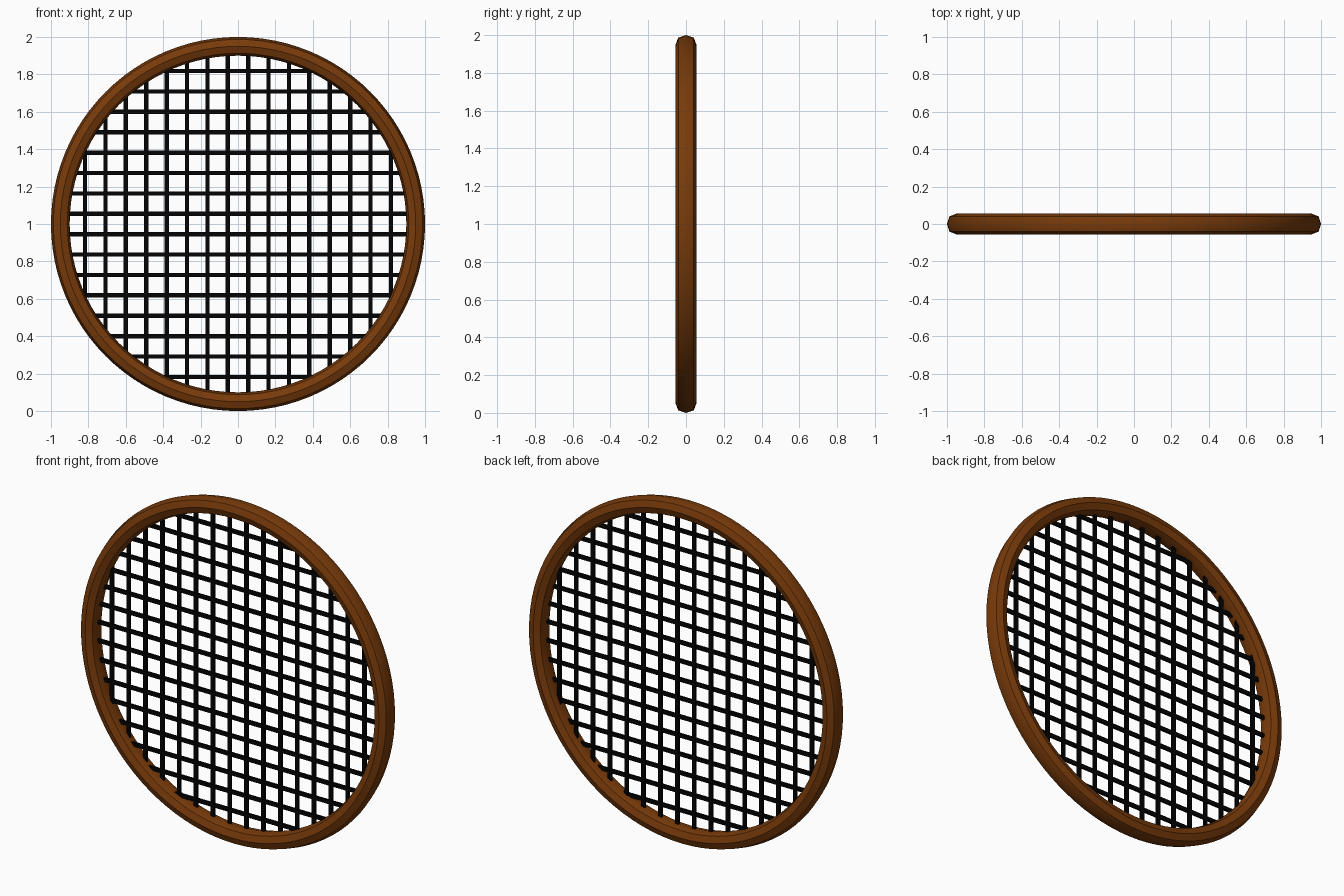
import bpy
import bmesh
import math
from mathutils import Vector

cube = bpy.data.objects.get("Cube")
if cube:
    bpy.data.objects.remove(cube, do_unlink=True)

CENTRE = Vector((0, 0, 1))


def material(name, rgb):
    mat = bpy.data.materials.new(name)
    mat.use_nodes = True
    mat.diffuse_color = (*rgb, 1)
    node = mat.node_tree.nodes["Principled BSDF"]
    node.inputs["Base Color"].default_value = (*rgb, 1)
    node.inputs["Roughness"].default_value = 0.6
    return mat


wood = material("brown wood", (0.19, 0.043, 0.003))
cord = material("black cord", (0.001, 0.001, 0.001))


# Round rim: an eight-sided section with blunt edges, spun about the y axis
def add_rim():
    quarter = [(0.05, 0), (0.037, 0.041), (0, 0.055), (-0.037, 0.041)]
    section = quarter + [(-r, -y) for r, y in quarter]
    bm = bmesh.new()
    verts = [bm.verts.new((0.95 + r, y, 0)) for r, y in section]
    edges = [bm.edges.new((verts[i - 1], verts[i])) for i in range(len(verts))]
    bmesh.ops.spin(bm, geom=verts + edges, cent=(0, 0, 0), axis=(0, 1, 0),
                   angle=2 * math.pi, steps=96, use_merge=True)
    bmesh.ops.remove_doubles(bm, verts=bm.verts, dist=0.0001)
    bmesh.ops.recalc_face_normals(bm, faces=bm.faces)
    mesh = bpy.data.meshes.new("rim")
    bm.to_mesh(mesh)
    bm.free()
    mesh.materials.append(wood)
    rim = bpy.data.objects.new("rim", mesh)
    rim.location = CENTRE
    bpy.context.collection.objects.link(rim)
    bpy.ops.object.select_all(action="DESELECT")
    rim.select_set(True)
    bpy.context.view_layer.objects.active = rim
    bpy.ops.object.shade_smooth_by_angle(angle=math.radians(38))


# Flat cords: two close crossing layers, each cord trimmed inside the rim
def add_cord(name, offset, upright):
    length = 2 * math.sqrt(0.92 ** 2 - offset ** 2)
    width, depth = 0.023, 0.012
    if upright:
        shift, size = Vector((offset, 0.002, 0)), (width, depth, length)
    else:
        shift, size = Vector((0, -0.003, offset)), (length, depth, width)
    bpy.ops.mesh.primitive_cube_add(size=1, location=CENTRE + shift, scale=size)
    strip = bpy.context.object
    strip.name = name
    strip.data.materials.append(cord)


add_rim()
COUNT, SPACING = 16, 0.109
for i in range(COUNT):
    offset = (i - (COUNT - 1) / 2) * SPACING
    add_cord(f"upright_cord_{i + 1}", offset, True)
    add_cord(f"cross_cord_{i + 1}", offset, False)
